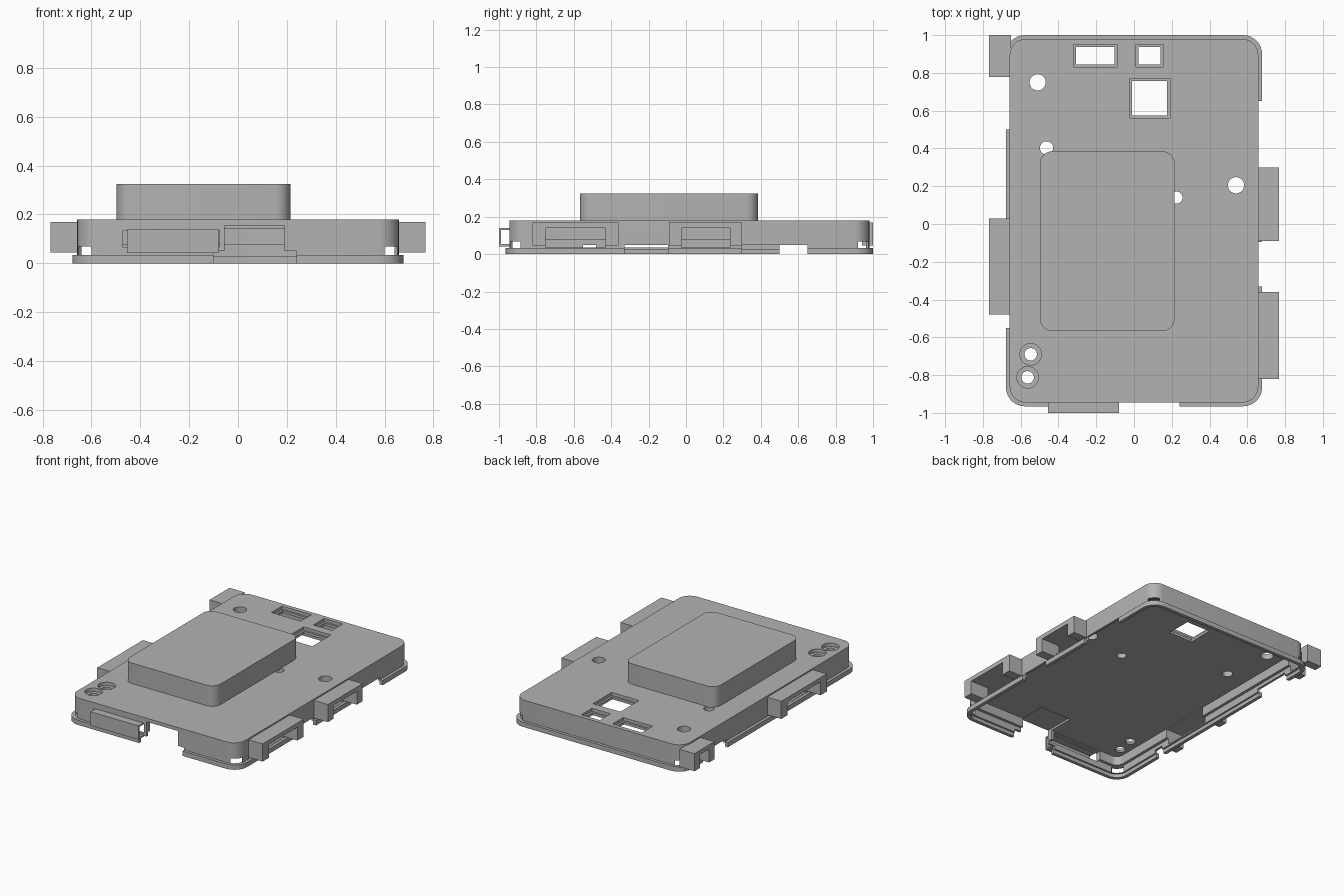
import bpy, bmesh, math
from mathutils import Matrix, Vector

cube = bpy.data.objects.get("Cube")
if cube:
    bpy.data.objects.remove(cube, do_unlink=True)

grey = bpy.data.materials.new("plain grey")
grey.use_nodes = True
grey.diffuse_color = (0.45, 0.45, 0.45, 1)
grey.node_tree.nodes["Principled BSDF"].inputs["Base Color"].default_value = grey.diffuse_color


def prism(name, outline, z0, z1):
    """Extrude a flat outline between two heights."""
    bm = bmesh.new()
    base = bm.faces.new([bm.verts.new((x, y, z0)) for x, y in outline])
    top = bmesh.ops.extrude_face_region(bm, geom=[base])["geom"]
    bmesh.ops.translate(bm, vec=(0, 0, z1 - z0),
                        verts=[v for v in top if isinstance(v, bmesh.types.BMVert)])
    bmesh.ops.recalc_face_normals(bm, faces=bm.faces)
    mesh = bpy.data.meshes.new(name)
    bm.to_mesh(mesh)
    bm.free()
    mesh.materials.append(grey)
    obj = bpy.data.objects.new(name, mesh)
    bpy.context.collection.objects.link(obj)
    return obj


def rounded(x0, x1, y0, y1, r, steps=8):
    pts = []
    corners = [(x1 - r, y1 - r), (x0 + r, y1 - r), (x0 + r, y0 + r), (x1 - r, y0 + r)]
    for i, (cx, cy) in enumerate(corners):
        for k in range(steps + 1):
            a = math.pi / 2 * (i + k / steps)
            pts.append((cx + r * math.cos(a), cy + r * math.sin(a)))
    return pts


def box(name, x0, x1, y0, y1, z0, z1):
    return prism(name, [(x0, y0), (x1, y0), (x1, y1), (x0, y1)], z0, z1)


def disc(x, y, r, z0, z1, sides=32):
    ring = [2 * math.pi * i / sides for i in range(sides)]
    return prism("cutter", [(x + r * math.cos(a), y + r * math.sin(a)) for a in ring], z0, z1)


def cut(target, cutter):
    """Subtract a cutter, apply, and drop the cutter."""
    cutter.hide_render = True
    mod = target.modifiers.new("cut", "BOOLEAN")
    mod.operation = "DIFFERENCE"
    mod.solver = "EXACT"
    mod.object = cutter
    bpy.ops.object.select_all(action="DESELECT")
    bpy.context.view_layer.objects.active = target
    target.select_set(True)
    bpy.ops.object.modifier_apply(modifier=mod.name)
    bpy.data.objects.remove(cutter, do_unlink=True)


def body_outline(inset):
    return rounded(-0.658 + inset, 0.658 - inset, -0.945 + inset, 0.98 - inset, 0.085 - inset)


TOP, CEILING = 0.18, 0.14

# Shell with a stepped hollow underside
shell = prism("lid_shell", body_outline(0), 0.026, TOP)
cut(shell, prism("cutter", body_outline(0.016), -0.1, 0.075))
cut(shell, prism("cutter", body_outline(0.036), -0.1, CEILING))

# Thin skirt around the lower edge
skirt = prism("lower_skirt", rounded(-0.678, 0.678, -0.965, 1.0, 0.1), 0, 0.034)
cut(skirt, prism("cutter", body_outline(0.004), -0.1, 0.2))

# Gaps along the lower edge: side, start, end
for side, y0, y1 in [(1, 0.3, 0.65), (1, -0.33, -0.095), (-1, 0.5, 0.78), (-1, -0.55, -0.48)]:
    for part in (shell, skirt):
        xs = sorted((side * 0.58, side * 0.75))
        cut(part, box("cutter", *xs, y0, y1, -0.05, 0.05))
for part in (shell, skirt):
    cut(part, box("cutter", -0.1, 0.24, -1.1, -0.88, -0.05, 0.05))

# Front port with a ceiling relief behind it
cut(shell, box("cutter", -0.055, 0.19, -1.1, -0.72, 0.04, 0.155))

# Small slots through the four corners
for sx in (-1, 1):
    for y in (-0.92, 0.955):
        slot = [(sx * 0.633 + dx, y + dy) for dx, dy in
                ((0.055, 0), (0, 0.055), (-0.055, 0), (0, -0.055))]
        cut(shell, prism("cutter", slot, 0.028, 0.068))

# Stepped windows in the top
for x0, x1, y0, y1 in [(-0.32, -0.09, 0.83, 0.95), (0.01, 0.155, 0.83, 0.95),
                       (-0.025, 0.19, 0.56, 0.77)]:
    e = 0.014
    cut(shell, box("cutter", x0, x1, y0, y1, 0.158, 0.3))
    cut(shell, box("cutter", x0 + e, x1 - e, y0 + e, y1 - e, 0.05, 0.3))

# Round holes, two of them counterbored
for x, y, r in [(-0.51, 0.75, 0.043), (-0.463, 0.403, 0.035), (0.54, 0.205, 0.043),
                (0.225, 0.14, 0.032), (-0.547, -0.69, 0.033), (-0.563, -0.812, 0.033)]:
    cut(shell, disc(x, y, r, 0.05, 0.3))
for x, y in [(-0.547, -0.69), (-0.563, -0.812)]:
    cut(shell, disc(x, y, 0.057, 0.155, 0.3))

# Raised block on the lid
block = prism("raised_block", rounded(-0.498, 0.215, -0.567, 0.385, 0.065), TOP - 0.004, 0.325)

# Side port hoods with an opening that runs through the wall
parts = [shell, skirt, block]
hoods = [("left_back_hood", 1, -0.09, 0.3, 0.065),
         ("left_front_hood", 1, -0.82, -0.36, 0.07),
         ("right_middle_hood", -1, -0.48, 0.03, 0.07),
         ("right_back_hood", -1, 0.777, 1.0, 0.06)]
for name, side, y0, y1, leg in hoods:
    xs = sorted((side * 0.65, side * 0.767))
    hood = box(name, *xs, y0, y1, 0.045, 0.17)
    for part in (hood, shell):
        reach = sorted((side * 0.6, side * 0.9))
        cut(part, box("cutter", *reach, y0 + leg, y1 - leg, 0.036, CEILING - 0.001))
    parts.append(hood)

# Front hood: thin sleeve open at both ends, over a slot in the wall
sleeve = box("front_sleeve", -0.455, -0.08, -1.0, -0.94, 0.042, 0.14)
cut(sleeve, box("cutter", -0.6, 0.1, -0.99, -0.9, 0.054, 0.129))
cut(shell, box("cutter", -0.47, -0.075, -1.1, -0.88, 0.066, 0.134))
parts.append(sleeve)

for part in parts:
    bpy.ops.object.select_all(action="DESELECT")
    bpy.context.view_layer.objects.active = part
    part.select_set(True)
    bpy.ops.object.shade_smooth_by_angle(angle=math.radians(30))
